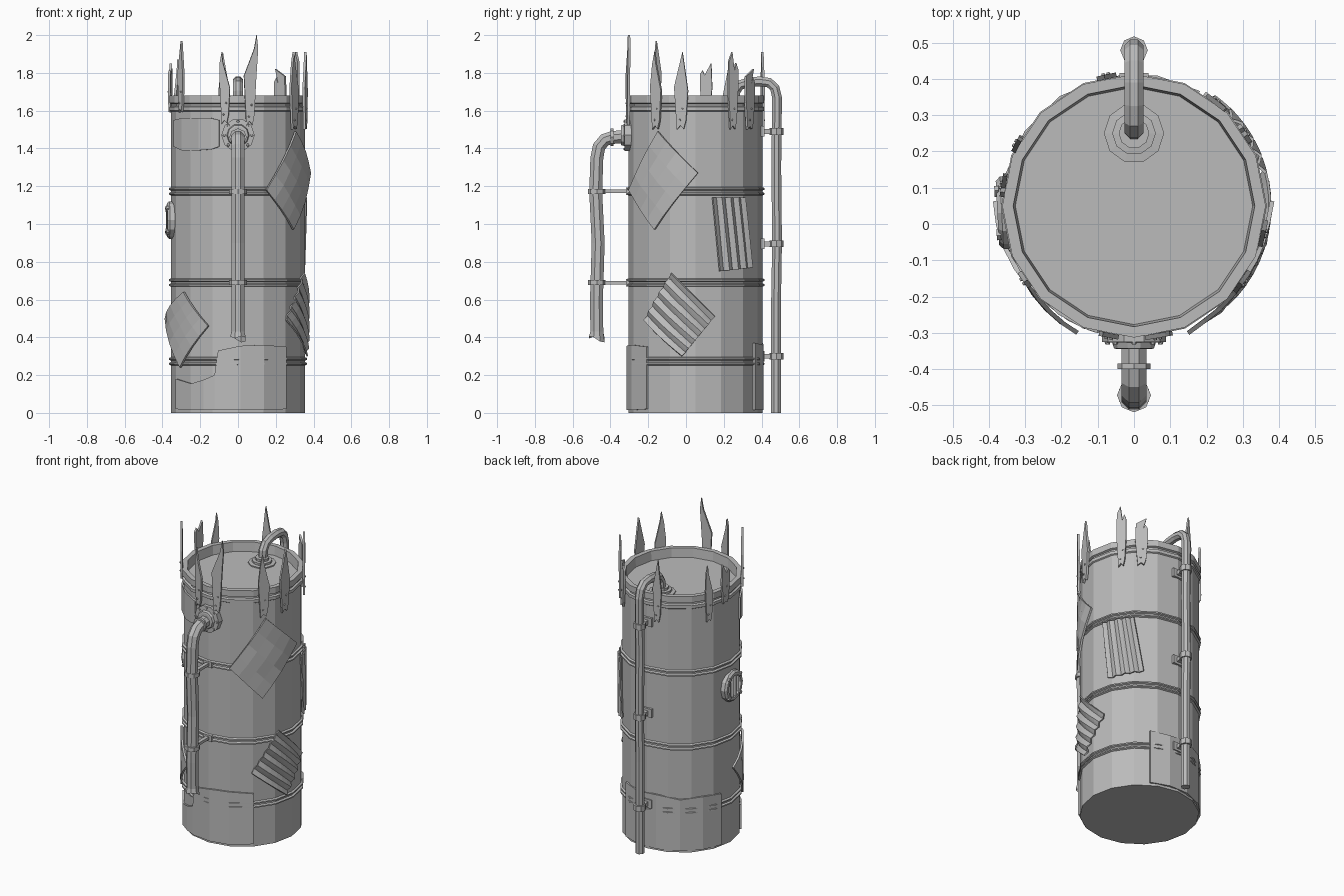
import bpy, bmesh, math, random
from math import sin, cos, pi, radians
from mathutils import Vector, Matrix

random.seed(4)
if "Cube" in bpy.data.objects:
    bpy.data.objects.remove(bpy.data.objects["Cube"], do_unlink=True)

GREY = (0.5, 0.5, 0.5, 1)
metal = bpy.data.materials.new("grey metal")
metal.use_nodes = True
metal.diffuse_color = GREY
metal.node_tree.nodes["Principled BSDF"].inputs["Base Color"].default_value = GREY

R = 0.355               # tank radius
AXIS = Vector((0, 0.05, 0))


def finish(name, bm):
    bmesh.ops.recalc_face_normals(bm, faces=bm.faces)
    me = bpy.data.meshes.new(name)
    bm.to_mesh(me)
    bm.free()
    me.materials.append(metal)
    ob = bpy.data.objects.new(name, me)
    bpy.context.collection.objects.link(ob)
    return ob


def loft(bm, rings):
    """Skin closed rings of points and cap both ends."""
    loops = [[bm.verts.new(p) for p in ring] for ring in rings]
    n = len(loops[0])
    for a, b in zip(loops, loops[1:]):
        for i in range(n):
            j = (i + 1) % n
            bm.faces.new((a[i], a[j], b[j], b[i]))
    bm.faces.new(loops[0][::-1])
    bm.faces.new(loops[-1])


def lathe(bm, profile, sides, m):
    loft(bm, [[m @ Vector((r * cos(2 * pi * i / sides), r * sin(2 * pi * i / sides), z))
               for i in range(sides)] for r, z in profile])


def box(bm, size, m):
    bmesh.ops.create_cube(bm, size=1, matrix=m @ Matrix.Diagonal((*size, 1)))


def around(deg, z, r):
    a = radians(deg)
    return AXIS + Vector((r * cos(a), r * sin(a), z))


def wall(deg, z, r=R):
    """Frame on the tank wall: x along the wall, y up, z outward."""
    a = radians(deg)
    m = Matrix(((-sin(a), 0, cos(a)), (cos(a), 0, sin(a)), (0, 1, 0))).to_4x4()
    return Matrix.Translation(around(deg, z, r)) @ m


def tube(name, path, r, sides, torn=0):
    """Pipe along (y, z) points in the middle plane, with an optional torn end."""
    pts = [Vector((0, y, z)) for y, z in path]
    rings = []
    for i, p in enumerate(pts):
        t = (pts[min(i + 1, len(pts) - 1)] - pts[max(i - 1, 0)]).normalized()
        n = t.cross(Vector((1, 0, 0)))
        last = torn and i == len(pts) - 1
        rr = r * (1.2 if last else 1)
        rings.append([p + rr * (Vector((1, 0, 0)) * cos(a) + n * sin(a))
                      + (t * random.uniform(-torn, torn) if last else Vector())
                      for a in [2 * pi * (k + 0.5) / sides for k in range(sides)]])
    bm = bmesh.new()
    loft(bm, rings)
    if torn:
        bmesh.ops.delete(bm, geom=[max(bm.faces, key=lambda f: -f.calc_center_median().z)],
                         context="FACES_ONLY")
    return finish(name, bm)


def plate(name, corners, nu, nv, shape, thick=0.012):
    """Sheet wrapped on the wall; corners are (angle, z), shape(u, v) gives the radius."""
    (a, b, c, d) = [Vector(k) for k in corners]
    bm = bmesh.new()
    grid = []
    for j in range(nv + 1):
        v = j / nv
        row = []
        for i in range(nu + 1):
            u = i / nu
            p = (a.lerp(b, u)).lerp(d.lerp(c, u), v)
            row.append(bm.verts.new(around(p.x, p.y, shape(u, v))))
        grid.append(row)
    return sheet(name, bm, grid, thick)


def sheet(name, bm, grid, thick):
    for r0, r1 in zip(grid, grid[1:]):
        for i in range(len(r0) - 1):
            bm.faces.new((r0[i], r0[i + 1], r1[i + 1], r1[i]))
    ob = finish(name, bm)
    mod = ob.modifiers.new("thickness", "SOLIDIFY")
    mod.thickness, mod.offset = thick, 0
    return ob


def band_patch(name, columns):
    """Sheet around the tank from (angle, low z, high z) columns."""
    bm = bmesh.new()
    grid = [[bm.verts.new(around(a, z, R + 0.004)) for a, *zs in columns for z in (zs[k],)]
            for k in (0, 1)]
    return sheet(name, bm, grid, 0.012)


# Tank with double hoops, rolled rim and sunken lid
profile = [(R, 0)]
for z in (0.273, 0.69, 1.173):
    for dz in (-0.013, 0.013):
        profile += [(R, z + dz - 0.009), (R + 0.011, z + dz - 0.004),
                    (R + 0.011, z + dz + 0.004), (R, z + dz + 0.009)]
profile += [(R, 1.595), (R + 0.008, 1.6), (R + 0.008, 1.62), (R - 0.004, 1.625),
            (R - 0.004, 1.635), (R + 0.008, 1.64), (R + 0.008, 1.68),
            (0.333, 1.68), (0.327, 1.62)]
bm = bmesh.new()
lathe(bm, profile, 16, Matrix.Translation(AXIS))
finish("tank", bm)

# Jagged shards riveted to the rim: angle, bottom, tip, width, tip shift, notched
SHARDS = [(-101, 1.53, 1.91, 0.055, -0.3, 0), (-80, 1.52, 2.0, 0.065, 0.55, 0),
          (-35, 1.5, 1.91, 0.07, -0.1, 0), (-12, 1.5, 1.91, 0.075, 0.1, 0),
          (33, 1.5, 1.91, 0.06, -0.1, 1), (52, 1.5, 1.82, 0.075, 0.4, 1),
          (102, 1.5, 1.91, 0.055, 0.1, 0), (152, 1.5, 1.87, 0.05, -0.2, 0),
          (171, 1.59, 1.85, 0.065, -0.4, 1), (214, 1.59, 1.97, 0.05, 0.1, 0)]
bm = bmesh.new()
studs = bmesh.new()
for ang, low, tip, w, shift, notch in SHARDS:
    h = tip - low
    outline = [(-0.3, 0), (-0.05, 0.05), (0.2, 0.01), (0.36, 0.12), (0.5, 0.5)]
    if notch:
        outline += [(0.5, 0.78), (0.3, 0.86), (0.12, 0.76), (shift, 1), (-0.45, 0.88), (-0.5, 0.5)]
    else:
        outline += [(shift + 0.12, 0.85), (shift, 1), (shift - 0.2, 0.85), (-0.5, 0.55)]
    m = wall(ang, low, R + 0.002)
    loft(bm, [[m @ Vector((x * w, y * h, d)) for x, y in outline] for d in (0, 0.013)])
    for y in (0.05, 0.11):
        lathe(studs, [(0.006, 0), (0.004, 0.006)], 6,
              wall(ang, low + y, R + 0.014) @ Matrix.Translation((0.008 if y > 0.1 else -0.006, 0, 0)))
finish("rim_shards", bm)

# Bent and corrugated repair sheets
plate("bent_plate_right", [(-36.5, 0.97), (2, 1.27), (-33, 1.49), (-67, 1.18)], 4, 4,
      lambda u, v: R + 0.008 + 0.012 * abs(u - v) + 0.006 * (abs(u + v - 1) < 0.1))
plate("bent_plate_left", [(213, 0.24), (246, 0.46), (218, 0.64), (178, 0.5)], 4, 4,
      lambda u, v: R + 0.008 + 0.02 * abs(u - v))


def wavy(u, v, count):
    return R + 0.012 + 0.008 * cos(2 * pi * count * u)


plate("corrugated_sheet_upper", [(20, 0.75), (54, 0.77), (45, 1.14), (14, 1.14)], 16, 3,
      lambda u, v: wavy(u, v, 4), 0.008)
plate("corrugated_sheet_lower", [(-47, 0.49), (-20, 0.74), (16, 0.51), (-11, 0.3)], 20, 6,
      lambda u, v: wavy(u, v, 5), 0.008)
band_patch("front_base_patch", [(205, 0.02, 0.18), (227, 0.015, 0.155), (240, 0.015, 0.175),
                                (250, 0.015, 0.2), (253, 0.015, 0.33), (272, 0.015, 0.355),
                                (292, 0.015, 0.36), (315, 0.02, 0.35)])
band_patch("back_base_patch", [(60, 0.015, 0.37), (80, 0.015, 0.36), (101, 0.015, 0.37),
                               (124, 0.015, 0.35), (146, 0.015, 0.36), (166, 0.015, 0.35)])
band_patch("upper_patch", [(200, 1.41, 1.55), (215, 1.39, 1.56), (235, 1.39, 1.56),
                           (247, 1.395, 1.56), (254, 1.41, 1.55)])

# Front outlet pipe with wall flange, collar and brackets
tube("front_pipe", [(-0.3, 1.465), (-0.39, 1.458), (-0.43, 1.445), (-0.46, 1.41), (-0.472, 1.35),
                    (-0.478, 1.17), (-0.465, 0.9), (-0.474, 0.6), (-0.472, 0.43), (-0.472, 0.39)],
     0.037, 8, 0.02)
bm = bmesh.new()
lathe(bm, [(0.088, -0.02), (0.088, 0.02), (0.06, 0.022), (0.055, 0.038), (0.045, 0.04)],
      10, wall(-90, 1.47))
lathe(bm, [(0.046, 0.08), (0.046, 0.095)], 8, wall(-90, 1.46))
finish("front_flange", bm)
for k in range(8):
    a = 2 * pi * k / 8
    lathe(studs, [(0.008, 0), (0.006, 0.007)], 6,
          wall(-90, 1.47, R + 0.02) @ Matrix.Translation((0.073 * cos(a), 0.073 * sin(a), 0)))
finish("rivets", studs)
bm = bmesh.new()
for z in (1.173, 0.69):
    lathe(bm, [(0.047, -0.013), (0.047, 0.013)], 8, Matrix.Translation((0, -0.472, z)))
    box(bm, (0.024, 0.13, 0.018), Matrix.Translation((0, -0.37, z)))
    box(bm, (0.06, 0.02, 0.04), Matrix.Translation((0, -0.308, z)))
finish("front_pipe_brackets", bm)

# Back riser pipe bending over the rim into the lid
tube("back_pipe", [(0.477, 0), (0.477, 0.6), (0.482, 0.9), (0.478, 1.3), (0.482, 1.67),
                   (0.47, 1.72), (0.44, 1.748), (0.39, 1.755), (0.33, 1.75), (0.285, 1.735),
                   (0.262, 1.7), (0.257, 1.61)], 0.028, 8)
bm = bmesh.new()
lathe(bm, [(0.083, 0), (0.083, 0.012), (0.06, 0.014), (0.06, 0.028), (0.042, 0.03),
           (0.042, 0.045)], 10, Matrix.Translation((0, 0.25, 1.615)))
finish("lid_flange", bm)
bm = bmesh.new()
for z in (1.49, 0.895, 0.3):
    lathe(bm, [(0.038, -0.018), (0.038, 0.018)], 8, Matrix.Translation((0, 0.479, z)))
    box(bm, (0.035, 0.06, 0.026), Matrix.Translation((0, 0.43, z)))
    box(bm, (0.08, 0.02, 0.055), Matrix.Translation((0, 0.406, z)))
finish("back_pipe_clamps", bm)

# Round louvred vent on the left wall
bm = bmesh.new()
m = wall(183, 1.02, R - 0.015)
lathe(bm, [(0.1, 0), (0.1, 0.025), (0.088, 0.037), (0.07, 0.037), (0.068, 0.018)], 12, m)
for x in (-0.045, -0.015, 0.015, 0.045):
    half = math.sqrt(0.068 ** 2 - x * x)
    box(bm, (0.012, 2 * half, 0.018),
        m @ Matrix.Translation((x, 0, 0.026)) @ Matrix.Rotation(0.4, 4, "Y"))
for k in range(4):
    box(bm, (0.026, 0.018, 0.012), m @ Matrix.Rotation(pi / 4 + k * pi / 2, 4, "Z")
        @ Matrix.Translation((0.084, 0, 0.036)))
finish("side_vent", bm)
